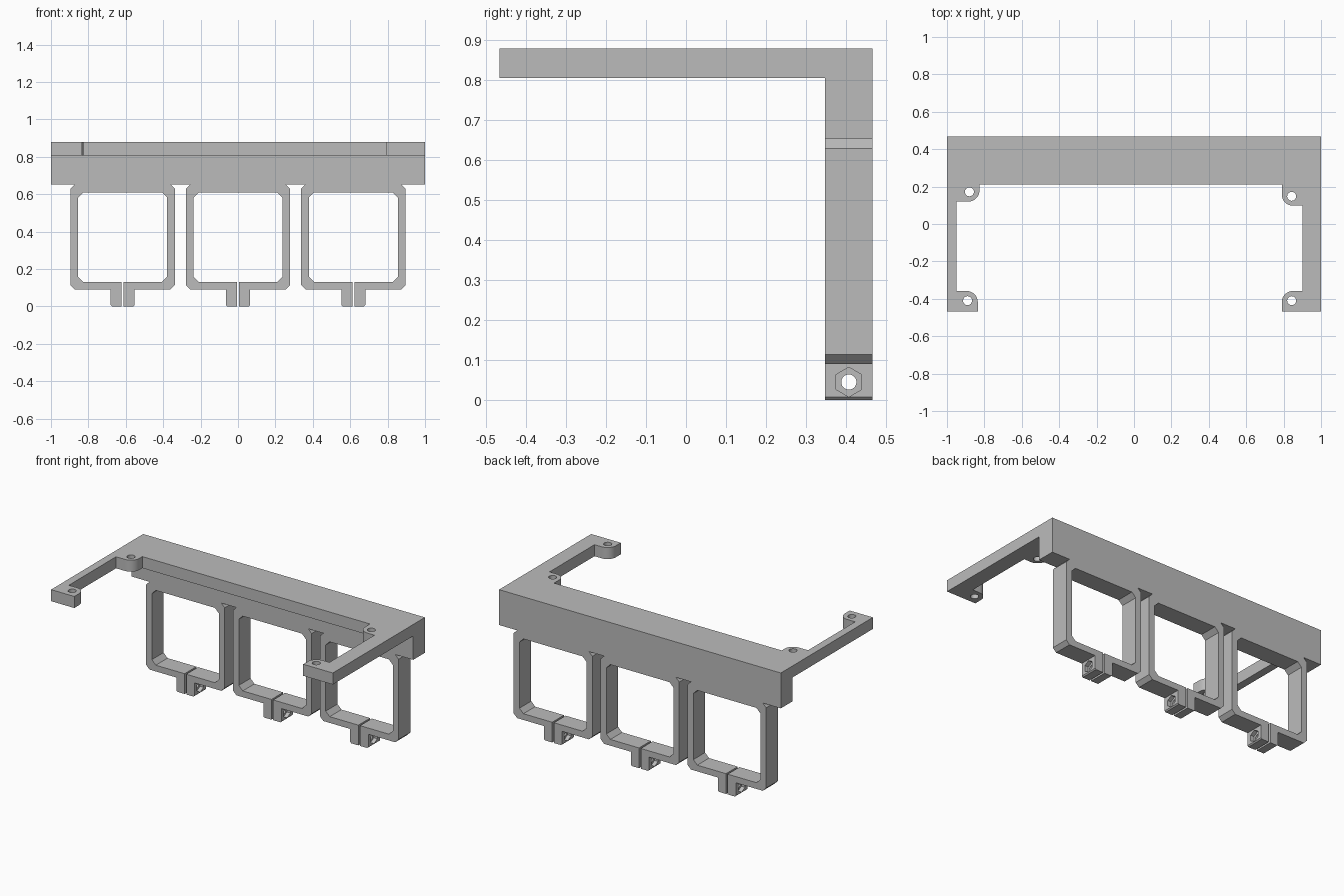
import bpy, bmesh, math
from mathutils import Matrix, Vector

if "Cube" in bpy.data.objects:
    bpy.data.objects.remove(bpy.data.objects["Cube"])

grey = bpy.data.materials.new("light_grey")
grey.use_nodes = True
colour = (0.5, 0.5, 0.5, 1)
grey.diffuse_color = colour
grey.node_tree.nodes["Principled BSDF"].inputs["Base Color"].default_value = colour

TOP, PLATE_Z, WALL_Z = 0.88, 0.806, 0.653
BACK, WALL_Y = 0.467, 0.348


def add_object(name, bm):
    bmesh.ops.recalc_face_normals(bm, faces=bm.faces)
    mesh = bpy.data.meshes.new(name)
    bm.to_mesh(mesh)
    bm.free()
    mesh.materials.append(grey)
    obj = bpy.data.objects.new(name, mesh)
    bpy.context.collection.objects.link(obj)
    return obj


def prism(points, offset):
    """Extrude a flat outline along the offset vector."""
    bm = bmesh.new()
    face = bm.faces.new([bm.verts.new(p) for p in points])
    moved = bmesh.ops.extrude_face_region(bm, geom=[face])["geom"]
    bmesh.ops.translate(bm, vec=offset, verts=[v for v in moved if isinstance(v, bmesh.types.BMVert)])
    return bm


def add_peg(bm, centre, radius, depth, sides, along_x=False):
    turn = Matrix.Rotation(math.pi / 2, 4, "Y") if along_x else Matrix()
    spin = Matrix.Rotation(math.pi / 2, 4, "Z") if sides == 6 else Matrix()
    bmesh.ops.create_cone(bm, cap_ends=True, segments=sides, radius1=radius, radius2=radius,
                          depth=depth, matrix=Matrix.Translation(centre) @ turn @ spin)


def cut(obj, name, bm):
    cutter = add_object(name, bm)
    cutter.hide_render = True
    cutter.hide_viewport = True
    cutter.display_type = "WIRE"
    mod = obj.modifiers.new(name, "BOOLEAN")
    mod.operation = "DIFFERENCE"
    mod.solver = "EXACT"
    mod.object = cutter


def smooth(obj):
    bpy.ops.object.select_all(action="DESELECT")
    obj.select_set(True)
    bpy.context.view_layer.objects.active = obj
    bpy.ops.object.shade_smooth_by_angle(angle=math.radians(30))


def arc(cx, cy, r, start, end, steps=8):
    angles = [math.radians(start + (end - start) * i / steps) for i in range(steps + 1)]
    return [(cx + r * math.cos(a), cy + r * math.sin(a)) for a in angles]


# Top plate with two arms and rounded screw lugs
r = 0.06
outline = [(-1, BACK), (-1, -BACK), (-0.835, -BACK)]
outline += arc(-0.835 - r, -0.358 - r, r, 0, 90)
outline += [(-0.95, -0.358), (-0.95, 0.12)]
outline += arc(-0.826 - r, 0.12 + r, r, 270, 360)
outline += [(-0.826, 0.21), (0.79, 0.21)]
outline += arc(0.79 + r, 0.098 + r, r, 180, 270)
outline += [(0.9, 0.098), (0.9, -0.358)]
outline += arc(0.79 + r, -0.358 - r, r, 90, 180)
outline += [(0.79, -BACK), (1, -BACK), (1, BACK)]
bm = prism([(x, y, PLATE_Z) for x, y in outline], Vector((0, 0, TOP - PLATE_Z)))
front_edge = [e for e in bm.edges if all(abs(v.co.y - 0.21) < 1e-4 and v.co.z > TOP - 0.01 for v in e.verts)]
bmesh.ops.bevel(bm, geom=front_edge, offset=0.008, segments=2, affect="EDGES", profile=0.5)
plate = add_object("top_plate", bm)

holes = bmesh.new()
for x, y in [(-0.88, 0.172), (-0.89, -0.41), (0.843, 0.148), (0.843, -0.41)]:
    add_peg(holes, (x, y, TOP), 0.024, 0.4, 24)
cut(plate, "screw_hole_cutter", holes)
smooth(plate)

# Back wall under the plate
wall = [(-1, WALL_Y, WALL_Z), (1, WALL_Y, WALL_Z), (1, BACK, WALL_Z), (-1, BACK, WALL_Z)]
add_object("back_wall", prism(wall, Vector((0, 0, PLATE_Z - WALL_Z))))

# Three split clamp frames, each with a pair of bolt tabs
SLOT, TAB, OUT, INN = 0.006, 0.064, 0.279, 0.238
C, D = 0.024, 0.028
outer = [(SLOT, 0), (TAB - 0.007, 0), (TAB, 0.007), (TAB, 0.09), (OUT - C, 0.09),
         (OUT, 0.09 + C), (OUT, WALL_Z - C), (OUT - C, WALL_Z)]
inner = [(INN - D, 0.61), (INN, 0.61 - D), (INN, 0.13 + D), (INN - D, 0.13), (SLOT, 0.13)]


def mirrored(points):
    return [(-x, z) for x, z in reversed(points)]


ring = outer + mirrored(outer) + mirrored(inner) + inner
for label, cx in [("right", -0.617), ("middle", 0), ("left", 0.617)]:
    bm = prism([(cx + x, WALL_Y, z) for x, z in ring], Vector((0, BACK - WALL_Y, 0)))
    clamp = add_object(label + "_clamp", bm)
    bolt = bmesh.new()
    mid_y = (WALL_Y + BACK) / 2
    add_peg(bolt, (cx, mid_y, 0.045), 0.019, 0.3, 24, True)
    cut(clamp, label + "_bolt_cutter", bolt)
    nuts = bmesh.new()
    for side in (-1, 1):
        add_peg(nuts, (cx + side * TAB, mid_y, 0.045), 0.037, 0.05, 6, True)
    cut(clamp, label + "_nut_cutter", nuts)
    smooth(clamp)
